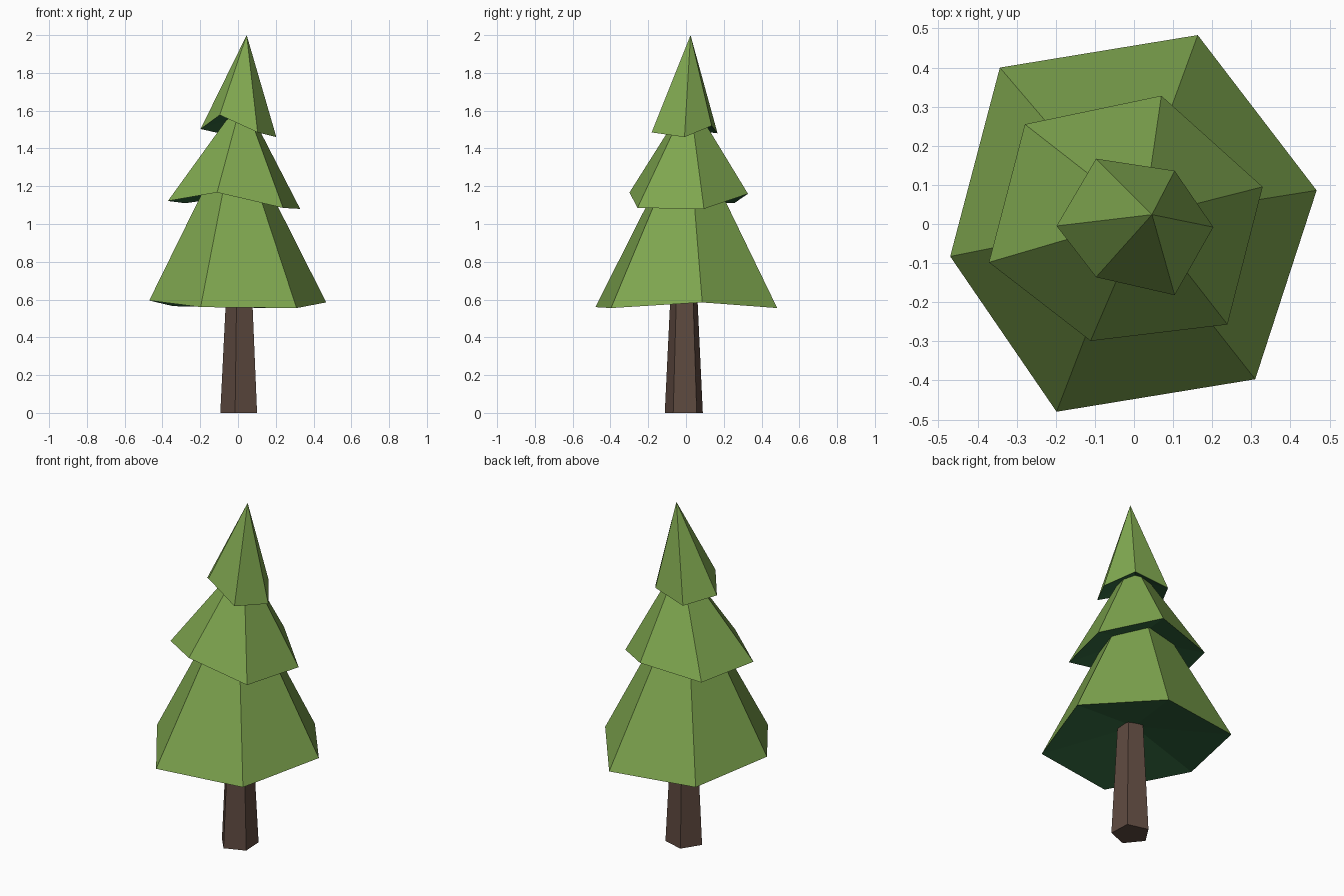
import bpy, bmesh, math

if "Cube" in bpy.data.objects:
    bpy.data.objects.remove(bpy.data.objects["Cube"])


def material(name, rgb):
    m = bpy.data.materials.new(name)
    m.diffuse_color = (*rgb, 1.0)
    m.use_nodes = True
    m.node_tree.nodes["Principled BSDF"].inputs["Base Color"].default_value = m.diffuse_color
    return m


GREEN = material("leaf green", (0.21, 0.38, 0.078))
DARK = material("shaded leaf green", (0.033, 0.14, 0.05))
BROWN = material("bark brown", (0.113, 0.068, 0.051))


def finish(bm, name, mats):
    bmesh.ops.recalc_face_normals(bm, faces=bm.faces[:])
    mesh = bpy.data.meshes.new(name)
    bm.to_mesh(mesh)
    bm.free()
    for m in mats:
        mesh.materials.append(m)
    bpy.context.collection.objects.link(bpy.data.objects.new(name, mesh))


def tier(name, rim, apex, hollow_z):
    """Uneven six-sided cone with a hollow, darker underside."""
    bm = bmesh.new()
    ring = [bm.verts.new(p) for p in rim]
    tip = bm.verts.new(apex)
    hollow = bm.verts.new((0, 0, hollow_z))
    for a, b in zip(ring, ring[1:] + ring[:1]):
        bm.faces.new((a, b, tip)).material_index = 0
        bm.faces.new((b, a, hollow)).material_index = 1
    finish(bm, name, (GREEN, DARK))


# Branch tiers, rim points run clockwise seen from above
tier("lower_branches",
     [(0.163, 0.483, 0.555), (0.467, 0.086, 0.585), (0.31, -0.397, 0.555),
      (-0.198, -0.48, 0.56), (-0.47, -0.083, 0.595), (-0.343, 0.4, 0.565)],
     (-0.01, 0.01, 1.53), 0.665)
tier("middle_branches",
     [(0.07, 0.328, 1.16), (0.329, 0.095, 1.08), (0.239, -0.257, 1.085),
      (-0.111, -0.299, 1.167), (-0.371, -0.098, 1.122), (-0.279, 0.255, 1.11)],
     (0.025, 0.018, 1.67), 1.2)
tier("top_branches",
     [(-0.097, 0.167, 1.48), (0.104, 0.136, 1.52), (0.203, -0.008, 1.46),
      (0.104, -0.182, 1.485), (-0.097, -0.136, 1.577), (-0.198, -0.005, 1.503)],
     (0.046, 0.024, 2.0), 1.57)

# Tapered five-sided trunk, its top buried in the lower branches
bm = bmesh.new()
rings = []
for r, z in ((0.106, 0.0), (0.071, 0.7)):
    rings.append([bm.verts.new((0.012 + r * math.cos(math.radians(255 + 72 * i)),
                                -0.01 + r * math.sin(math.radians(255 + 72 * i)), z))
                  for i in range(5)])
low, high = rings
for i in range(5):
    j = (i + 1) % 5
    bm.faces.new((low[i], low[j], high[j], high[i]))
bm.faces.new(low[::-1])
bm.faces.new(high)
finish(bm, "trunk", (BROWN,))
